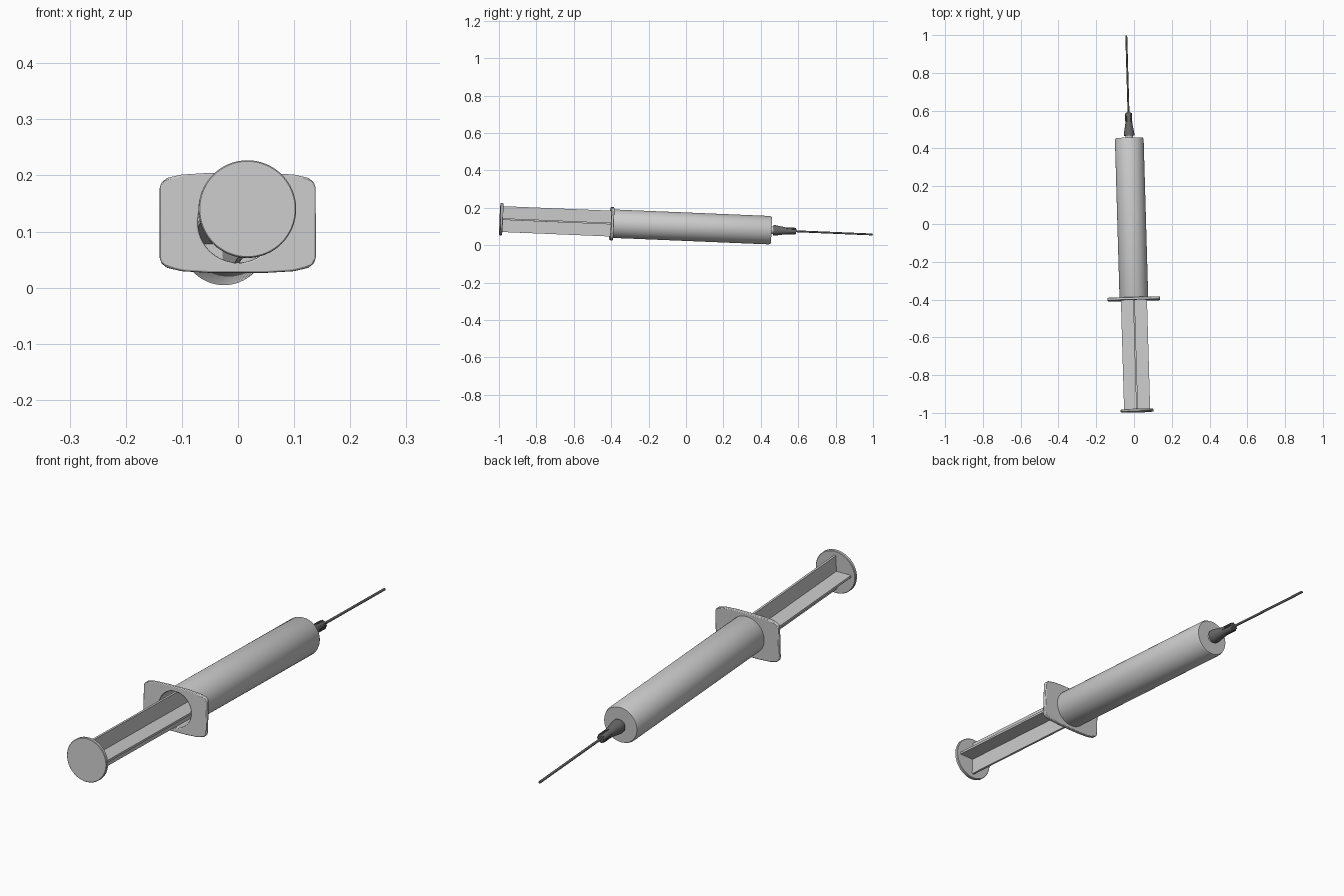
import bpy, bmesh, math
from mathutils import Matrix, Vector

old = bpy.data.objects.get("Cube")
if old:
    bpy.data.objects.remove(old, do_unlink=True)


def material(name, rgb):
    m = bpy.data.materials.new(name)
    m.use_nodes = True
    m.diffuse_color = (*rgb, 1)
    m.node_tree.nodes["Principled BSDF"].inputs["Base Color"].default_value = (*rgb, 1)
    return m


PLASTIC = material("pale grey plastic", (0.6, 0.6, 0.6))
HUB = material("dark grey hub", (0.14, 0.14, 0.14))
STEEL = material("needle steel", (0.12, 0.12, 0.12))

# The whole syringe leans slightly: local z runs along it, local y is up
axis = Vector((-0.029, 1, -0.0415)).normalized()
side = axis.cross(Vector((0, 0, 1))).normalized()
up = side.cross(axis)
POSE = Matrix((side, up, axis)).transposed().to_4x4()
POSE.translation = (-0.012, 0, 0.099)


def finish(name, bm, mat, bevel=0):
    bmesh.ops.recalc_face_normals(bm, faces=bm.faces)
    mesh = bpy.data.meshes.new(name)
    bm.to_mesh(mesh)
    bm.free()
    mesh.materials.append(mat)
    ob = bpy.data.objects.new(name, mesh)
    ob.matrix_world = POSE
    bpy.context.collection.objects.link(ob)
    if bevel:
        mod = ob.modifiers.new("soft edges", 'BEVEL')
        mod.width, mod.segments, mod.limit_method = bevel, 2, 'ANGLE'
    bpy.ops.object.select_all(action='DESELECT')
    ob.select_set(True)
    bpy.context.view_layer.objects.active = ob
    bpy.ops.object.shade_smooth_by_angle(angle=math.radians(35))
    return ob


def lathe(name, profile, mat, steps=64):
    """Spin (radius, distance along the syringe) points."""
    bm = bmesh.new()
    verts = [bm.verts.new((r, 0, t)) for r, t in profile]
    edges = [bm.edges.new(pair) for pair in zip(verts, verts[1:])]
    bmesh.ops.spin(bm, geom=verts + edges, cent=(0, 0, 0), axis=(0, 0, 1),
                   angle=math.tau, steps=steps)
    bmesh.ops.remove_doubles(bm, verts=bm.verts, dist=1e-5)
    return finish(name, bm, mat)


# Hollow barrel, closed at the needle end
lathe("barrel", [(0.071, -0.404), (0.076, -0.39), (0.076, 0.447), (0.072, 0.456),
                 (0, 0.456), (0, 0.446), (0.071, 0.446), (0.071, -0.404)], PLASTIC)
lathe("nozzle", [(0, 0.45), (0.02, 0.45), (0.02, 0.48), (0, 0.48)], PLASTIC, 32)

# Finger flange: rounded plate with a round hole
bm = bmesh.new()
corner = [(0.139, 0.062), (0.136, 0.072), (0.126, 0.08), (0.1, 0.086), (0.05, 0.089)]
quarters = [corner, [(-x, y) for x, y in reversed(corner)],
            [(-x, -y) for x, y in corner], [(x, -y) for x, y in reversed(corner)]]
outline = [bm.verts.new((x, y, -0.405)) for q in quarters for x, y in q]
edges = [bm.edges.new((v, outline[i - 1])) for i, v in enumerate(outline)]
N = 64
hole = [bm.verts.new((0.071 * math.cos(math.tau * i / N),
                      0.071 * math.sin(math.tau * i / N), -0.405)) for i in range(N)]
edges += [bm.edges.new((v, hole[i - 1])) for i, v in enumerate(hole)]
bmesh.ops.triangle_fill(bm, use_beauty=True, edges=edges)
new = bmesh.ops.extrude_face_region(bm, geom=bm.faces[:])["geom"]
bmesh.ops.translate(bm, vec=(0, 0, 0.015),
                    verts=[g for g in new if isinstance(g, bmesh.types.BMVert)])
finish("finger_flange", bm, PLASTIC, 0.003)

# Plunger: thumb disc, crossed fins and stopper
lathe("thumb_disc", [(0, -0.996), (0.085, -0.996), (0.087, -0.994),
                     (0.087, -0.984), (0.085, -0.982), (0, -0.982)], PLASTIC)
for name, size in (("upright_fin", (0.009, 0.138)), ("level_fin", (0.138, 0.009))):
    bm = bmesh.new()
    start, end = -0.985, 0.41
    bmesh.ops.create_cube(bm, size=1, matrix=Matrix.Translation((0, 0, (start + end) / 2))
                          @ Matrix.Diagonal((*size, end - start, 1)))
    finish(name, bm, PLASTIC)
lathe("stopper", [(0, 0.4), (0.07, 0.4), (0.07, 0.44), (0, 0.44)], PLASTIC)

# Needle hub: tapering body with a ribbed tip
lathe("needle_hub", [(0, 0.468), (0.028, 0.468), (0.028, 0.478), (0.016, 0.548),
                     (0.016, 0.585), (0.013, 0.59), (0, 0.59)], HUB, 32)
for i in range(8):
    bm = bmesh.new()
    bmesh.ops.create_cube(bm, size=1, matrix=Matrix.Rotation(math.tau * i / 8, 4, 'Z')
                          @ Matrix.Translation((0.014, 0, 0.562))
                          @ Matrix.Diagonal((0.009, 0.004, 0.05, 1)))
    finish("hub_rib_" + str(i + 1), bm, HUB)

lathe("needle", [(0, 0.58), (0.005, 0.58), (0.005, 0.999), (0, 1.0)], STEEL, 16)
